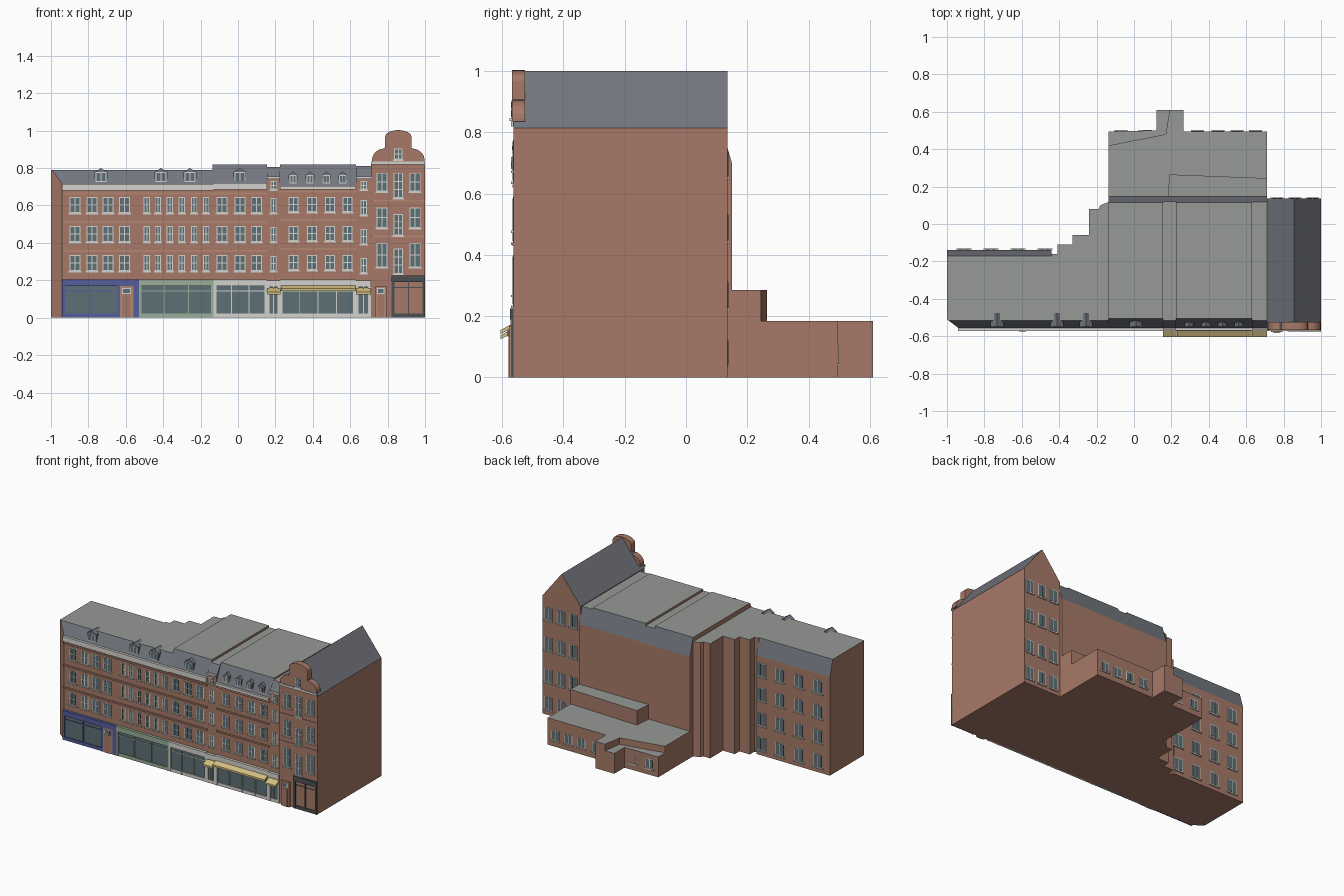
import bpy, bmesh, math
from mathutils import Vector

if "Cube" in bpy.data.objects:
    bpy.data.objects.remove(bpy.data.objects["Cube"])


def mat(name, r, g, b):
    m = bpy.data.materials.new(name)
    m.diffuse_color = (r, g, b, 1)
    m.use_nodes = True
    m.node_tree.nodes["Principled BSDF"].inputs["Base Color"].default_value = m.diffuse_color
    return m


BRICK = mat("brick", .39, .195, .14)
DARK_BRICK = mat("brick_trim", .45, .24, .17)
SLATE = mat("slate", .17, .18, .21)
ROOF = mat("flat_roof", .31, .32, .31)
GLASS = mat("glass", .11, .16, .18)
WHITE = mat("white_trim", .66, .65, .61)
BLUE = mat("blue_paint", .09, .11, .33)
GREEN = mat("green_paint", .32, .43, .32)
YELLOW = mat("awning_cloth", .65, .52, .22)
BLACK = mat("dark_paint", .07, .08, .085)


def finish(name, bm, mats):
    bmesh.ops.recalc_face_normals(bm, faces=bm.faces)
    me = bpy.data.meshes.new(name)
    for m in mats:
        me.materials.append(m)
    if len(mats) == 3:  # walls, slopes and flat tops
        bm.normal_update()
        for f in bm.faces:
            f.material_index = 2 if f.normal.z > .95 else 1 if f.normal.z > .1 else 0
    bm.to_mesh(me)
    bm.free()
    ob = bpy.data.objects.new(name, me)
    bpy.context.collection.objects.link(ob)


def extrude(bm, pts, vec):
    f = bm.faces.new([bm.verts.new(p) for p in pts])
    r = bmesh.ops.extrude_face_region(bm, geom=[f], use_keep_orig=True)
    bmesh.ops.translate(bm, vec=vec, verts=[v for v in r["geom"] if isinstance(v, bmesh.types.BMVert)])


def block(name, plan, top, slopes=()):
    """Extruded plan, with mansard slopes (y0, z0, y1, z1) sliced off it."""
    bm = bmesh.new()
    extrude(bm, [(x, y, 0) for x, y in plan], (0, 0, top))
    bmesh.ops.recalc_face_normals(bm, faces=bm.faces)
    for y0, z0, y1, z1 in slopes:
        s = 1 if y1 < y0 else -1
        r = bmesh.ops.bisect_plane(bm, geom=bm.verts[:] + bm.edges[:] + bm.faces[:], plane_co=(0, y0, z0),
                                   plane_no=Vector((0, z1 - z0, y0 - y1)) * s, clear_outer=True)
        bmesh.ops.edgeloop_fill(bm, edges=[e for e in r["geom_cut"] if isinstance(e, bmesh.types.BMEdge)])
    finish(name, bm, [BRICK, SLATE, ROOF])


def front_profile(name, pts, y0, y1, mats):
    bm = bmesh.new()
    extrude(bm, [(x, y0, z) for x, z in pts], (0, y1 - y0, 0))
    finish(name, bm, mats)


parts = {}


def box(name, m, x0, x1, y0, y1, z0, z1):
    bm = parts.setdefault(name, (bmesh.new(), m))[0]
    extrude(bm, [(x0, y0, z0), (x1, y0, z0), (x1, y1, z0), (x0, y1, z0)], (0, 0, z1 - z0))


def rect(x0, x1, y0, y1):
    return [(x0, y0), (x1, y0), (x1, y1), (x0, y1)]


def window(group, x, z0, z1, w, y, s=-1, cols=2, rows=2, sill=True):
    """Frame plate with raised panes; s is the outward direction along y."""
    box(group + "_frames", WHITE, x - w / 2, x + w / 2, y - s * .01, y + s * .002, z0, z1)
    b = .005
    pw, ph = (w - b) / cols, (z1 - z0 - b) / rows
    for i in range(cols):
        for j in range(rows):
            px, pz = x - w / 2 + b + i * pw, z0 + b + j * ph
            box(group + "_panes", GLASS, px, px + pw - b, y, y + s * .0035, pz, pz + ph - b)
    if sill:
        box(group + "_sills", WHITE, x - w / 2 - .005, x + w / 2 + .005, y, y + s * .008, z0 - .008, z0)


# Main blocks
F = -.555
block("left_block", [(-1, -.14), (-1, -.51), (-.94, F), (-.44, F), (-.44, -.14)], .79,
      [(F, .715, -.515, .79), (-.14, .68, -.172, .79)])
block("stepped_block", [(-.44, F), (-.13, F), (-.13, .12), (-.18, .10), (-.19, .08), (-.24, .08), (-.24, -.06),
                        (-.33, -.06), (-.33, -.11), (-.41, -.11), (-.41, -.16), (-.44, -.16)], .79,
      [(F, .715, -.515, .79)])
BACK = (.15, .70, .115, .82)
block("centre_left_block", rect(-.135, .155, F, .15), .82, [(F, .72, -.505, .82), BACK])
block("first_bay", rect(.155, .225, F, .15), .805, [(F, .745, -.515, .805), BACK])
block("centre_right_block", rect(.225, .63, F, .15), .82, [(F, .705, -.505, .82), BACK])
block("second_bay", rect(.63, .71, F, .15), .81, [(F, .745, -.515, .81), BACK])

# Rear extension
block("rear_wing", [(-.135, .14), (.71, .14), (.71, .495), (.265, .495), (.265, .61), (.19, .61), (.17, .48),
                    (-.135, .42)], .185)
block("rear_lower_strip", [(-.135, .42), (.17, .48), (.19, .61), (.12, .61), (.12, .5), (-.135, .495)], .14)
block("rear_upper_step", [(.18, .14), (.71, .14), (.71, .245), (.19, .265)], .285)

# Corner tower with pitched roof and curved gable
T = -.563
front_profile("tower", [(.71, 0), (1, 0), (1, .815), (.855, 1), (.71, .815)], T, .135, [BRICK, SLATE, ROOF])
half = [(.14, .835)]
half += [(.07 + .07 * math.cos(a), .845 + .06 * math.sin(a)) for a in [math.pi / 2 * i / 6 for i in range(7)]]
half += [(.07 * math.cos(a), .968 + .035 * math.sin(a)) for a in [math.pi / 2 * i / 6 for i in range(6)]]
gable = [(.857 + x, z) for x, z in half] + [(.857, 1.003)] + [(.857 - x, z) for x, z in reversed(half)]
front_profile("tower_gable", gable, -.568, -.525, [BRICK])
box("tower_cornice", WHITE, .71, 1, -.572, T, .82, .835)
for z in (.43, .62):
    box("tower_bands", DARK_BRICK, .71, 1, -.567, T, z, z + .01)
for x in (.77, .947):
    for z0, z1 in ((.27, .40), (.48, .59), (.675, .775)):
        window("tower_window", x, z0, z1, .06, T)
for z0, z1 in ((.235, .37), (.44, .555), (.64, .775)):
    window("tower_window", .857, z0, z1, .05, T, rows=3)
window("gable_window", .857, .845, .905, .045, -.568)

# Upper floor windows on the street front
wide = [-.872, -.781, -.695, -.607, -.086, .01, .10]
narrow = [-.487, -.428, -.364, -.30, -.235, -.171]
for z in (.25, .405, .56):
    for x in wide:
        window("front_window", x, z, z + .085, .058, F)
    for x in narrow:
        window("front_window", x, z, z + .085, .034, F)
    for x in (.297, .396, .492, .586):
        window("front_window", x, z + .005, z + .085, .052, F)
    window("bay_window", .19, z, z + .08, .032, F)
    window("bay_window", .672, z - .01, z + .07, .036, F)
for x in (.19, .672):
    window("bay_window", x, .685, .73, .034, F)

# Cornices and string courses
box("left_cornice", WHITE, -.94, -.13, -.572, F, .68, .715)
box("centre_left_cornice", WHITE, -.13, .155, -.572, F, .685, .72)
box("centre_right_cornice", WHITE, .225, .63, -.57, F, .685, .705)
for x0, x1 in ((.155, .225), (.63, .71)):
    box("bay_cornices", WHITE, x0, x1, -.568, F, .742, .755)
for z in (.352, .507, .66):
    box("string_courses", DARK_BRICK, -.94, .155, -.562, F, z, z + .01)
    box("string_courses", DARK_BRICK, .225, .63, -.562, F, z + .01, z + .02)

# Roof dormers
big, small = (-.733, -.412, -.257, .01), (.294, .385, .472, .56)
for i, x in enumerate(big + small):
    w, z0, z1, top = (.034, .718, .778, .80) if i < 4 else (.023, .71, .762, .782)
    front_profile("dormer", [(x - w, z0), (x + w, z0), (x + w, z1), (x, top), (x - w, z1)],
                  -.548, -.475 if i < 4 else -.49, [SLATE])
    window("dormer_window", x, z0 + .008, z1, w * 1.7, -.548, rows=1, sill=False)


# Shopfronts
def shop(name, m, x0, x1, top, panels, glass_x1=None, sign=.035, y=F):
    g1 = glass_x1 or x1
    box(name + "_fascia", m, x0, x1, y - .018, y, top - sign, top)
    box(name + "_riser", m, x0, g1, y - .012, y, 0, .022)
    box(name + "_glass", GLASS, x0, g1, y - .006, y, .022, top - sign)
    for i in range(panels + 1):
        b = .007 if i in (0, panels) else .0025
        cx = x0 + b + (g1 - x0 - 2 * b) * i / panels
        box(name + "_posts", m, cx - b, cx + b, y - .014, y, 0, top - sign)
    box(name + "_transom", m, x0, g1, y - .010, y, top - sign - .03, top - sign - .025)


shop("blue_shop", BLUE, -.94, -.53, .205, 2, -.63)
box("blue_shop_pier", BLUE, -.56, -.53, F - .014, F, 0, .17)
shop("green_shop", GREEN, -.53, -.13, .205, 3)
shop("white_shop", WHITE, -.13, .155, .205, 3)
shop("first_bay_shop", WHITE, .155, .225, .2, 2)
shop("awning_shop", WHITE, .225, .63, .205, 4)
shop("second_bay_shop", WHITE, .63, .71, .2, 2)
shop("dark_shop", BLACK, .822, 1, .225, 2, y=T + .007)


# Street doors
def door(name, x0, x1, top, y):
    box(name + "_surround", DARK_BRICK, x0, x1, y - .014, y, 0, top)
    box(name + "_leaf", BRICK, x0 + .014, x1 - .014, y - .017, y, 0, top - .045)
    box(name + "_fanlight", WHITE, x0 + .012, x1 - .012, y - .017, y, top - .042, top - .012)
    box(name + "_fanlight_pane", GLASS, x0 + .017, x1 - .017, y - .019, y, top - .037, top - .017)


door("left_door", -.632, -.56, .17, F)
door("tower_door", .732, .795, .17, T)

# Sloping awnings
for name, x0, x1, z in (("first_bay_awning", .155, .228, .165), ("main_awning", .23, .627, .182),
                        ("second_bay_awning", .63, .71, .165)):
    bm = bmesh.new()
    extrude(bm, [(x0, F, z), (x0, -.605, z - .027), (x0, -.605, z - .04), (x0, F, z - .015)], (x1 - x0, 0, 0))
    finish(name, bm, [YELLOW])

# Rear windows
for z in (.08, .25, .42, .59):
    for x in (-.477, -.62, -.765, -.91):
        window("rear_left_window", x, z - .045, z + .045, .07, -.14, 1, 2, 1)
for z in (.08, .27, .49, .70):
    for x in (.955, .86, .765):
        window("rear_tower_window", x, z - .045, z + .045, .06, .135, 1, 2, 1)
for x in (.65, .55, .45, .34, .06, -.07):
    window("rear_wing_window", x, .045, .11, .06, .495, 1, 2, 1)

for name, (bm, m) in parts.items():
    finish(name, bm, [m])
